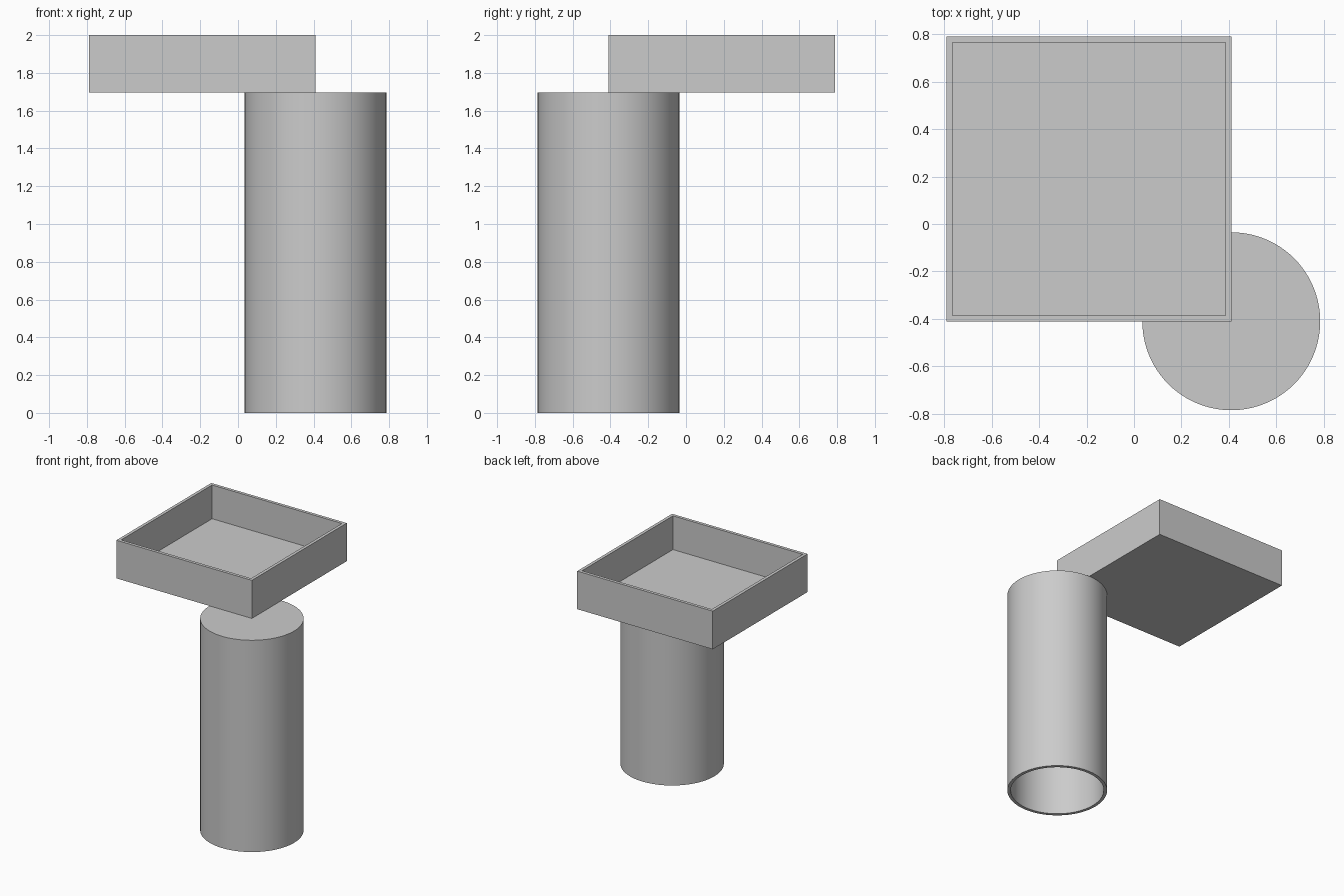
import bpy
import bmesh
import math
from mathutils import Matrix, Vector

cube = bpy.data.objects.get("Cube")
if cube:
    bpy.data.objects.remove(cube, do_unlink=True)

grey = bpy.data.materials.new("plain grey")
grey.use_nodes = True
grey.diffuse_color = (0.6, 0.6, 0.6, 1)
grey.node_tree.nodes["Principled BSDF"].inputs["Base Color"].default_value = (0.6, 0.6, 0.6, 1)

JOIN_Z, TOP_Z = 1.695, 2.0
WALL, FLOOR = 0.025, 0.035
CORNER = 0.41


def hollow(bm, open_face, wall, depth):
    """Inset one end face and push it inward to leave an open cavity."""
    bmesh.ops.inset_region(bm, faces=[open_face], thickness=wall, use_even_offset=True)
    inner = bmesh.ops.extrude_discrete_faces(bm, faces=[open_face])["faces"][0]
    bmesh.ops.translate(bm, verts=inner.verts, vec=-inner.normal * depth)


def make_object(name, bm):
    bmesh.ops.recalc_face_normals(bm, faces=bm.faces)
    mesh = bpy.data.meshes.new(name)
    bm.to_mesh(mesh)
    bm.free()
    mesh.materials.append(grey)
    obj = bpy.data.objects.new(name, mesh)
    bpy.context.collection.objects.link(obj)
    return obj


# Square open tray
height = TOP_Z - JOIN_Z
bm = bmesh.new()
bmesh.ops.create_cube(bm, size=1)
bmesh.ops.scale(bm, verts=bm.verts, vec=(1.2, 1.2, height))
bmesh.ops.translate(bm, verts=bm.verts, vec=(-0.19, 0.19, JOIN_Z + height / 2))
bm.normal_update()
hollow(bm, max(bm.faces, key=lambda f: f.calc_center_median().z), WALL, height - FLOOR)
make_object("tray", bm)

# Round column, capped on top and hollow from below
bm = bmesh.new()
bmesh.ops.create_cone(bm, cap_ends=True, segments=96, radius1=0.375, radius2=0.375,
                      depth=JOIN_Z, matrix=Matrix.Translation(Vector((CORNER, -CORNER, JOIN_Z / 2))))
bm.normal_update()
hollow(bm, min(bm.faces, key=lambda f: f.calc_center_median().z), WALL, JOIN_Z - WALL)
column = make_object("column", bm)
bpy.context.view_layer.objects.active = column
column.select_set(True)
bpy.ops.object.shade_smooth_by_angle(angle=math.radians(30))
